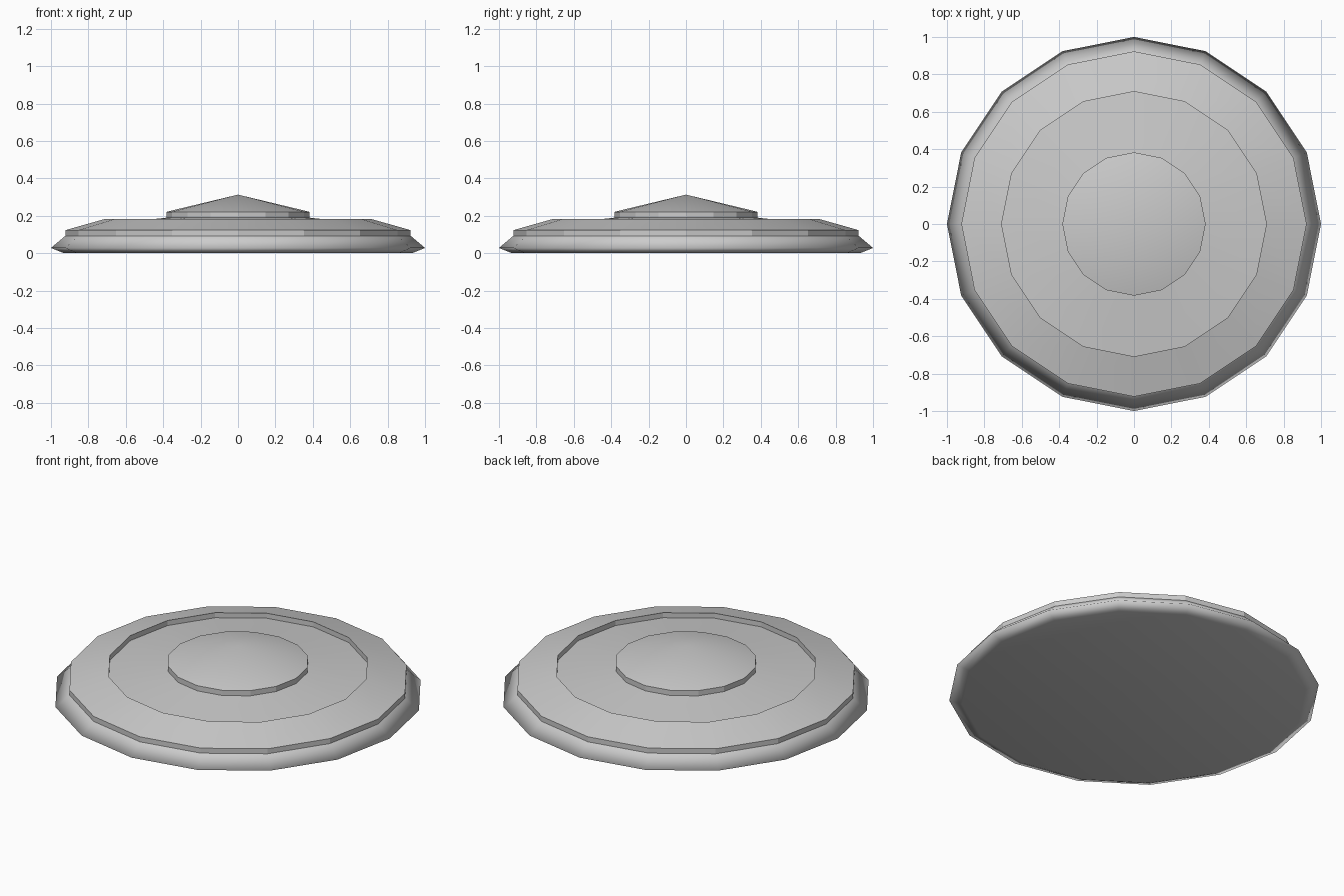
import bpy, bmesh
from math import cos, sin, pi

if "Cube" in bpy.data.objects:
    bpy.data.objects.remove(bpy.data.objects["Cube"])

SIDES = 16

# Profile (radius, height) from the hollow underside up to the centre peak
PROFILE = [(0, 0.08), (0.93, 0.0), (1.0, 0.028), (0.923, 0.093), (0.923, 0.123),
           (0.708, 0.184), (0.708, 0.154), (0.383, 0.19), (0.383, 0.221), (0, 0.313)]
SHARP_RINGS = {3, 4, 5, 6, 7, 8}   # crisp step edges
FLAT_BANDS = {3, 5, 7}             # faceted vertical walls


def lathe(name, profile, sides):
    bm = bmesh.new()
    rings = []
    for r, z in profile:
        count = sides if r > 0 else 1
        rings.append([bm.verts.new((r * cos(2 * pi * i / sides), r * sin(2 * pi * i / sides), z))
                      for i in range(count)])
    for k, (a, b) in enumerate(zip(rings, rings[1:])):
        for i in range(sides):
            j = (i + 1) % sides
            if len(a) == 1:
                loop = (a[0], b[j], b[i])
            elif len(b) == 1:
                loop = (a[i], a[j], b[0])
            else:
                loop = (a[i], a[j], b[j], b[i])
            bm.faces.new(loop).smooth = k not in FLAT_BANDS
    for k in SHARP_RINGS:
        for i in range(sides):
            bm.edges.get((rings[k][i], rings[k][(i + 1) % sides])).smooth = False
    bmesh.ops.recalc_face_normals(bm, faces=bm.faces)
    mesh = bpy.data.meshes.new(name)
    bm.to_mesh(mesh)
    bm.free()
    obj = bpy.data.objects.new(name, mesh)
    bpy.context.collection.objects.link(obj)
    return obj


# Stepped disc with recessed ring, raised conical centre and hollow base
lathe("stepped_disc", PROFILE, SIDES)
